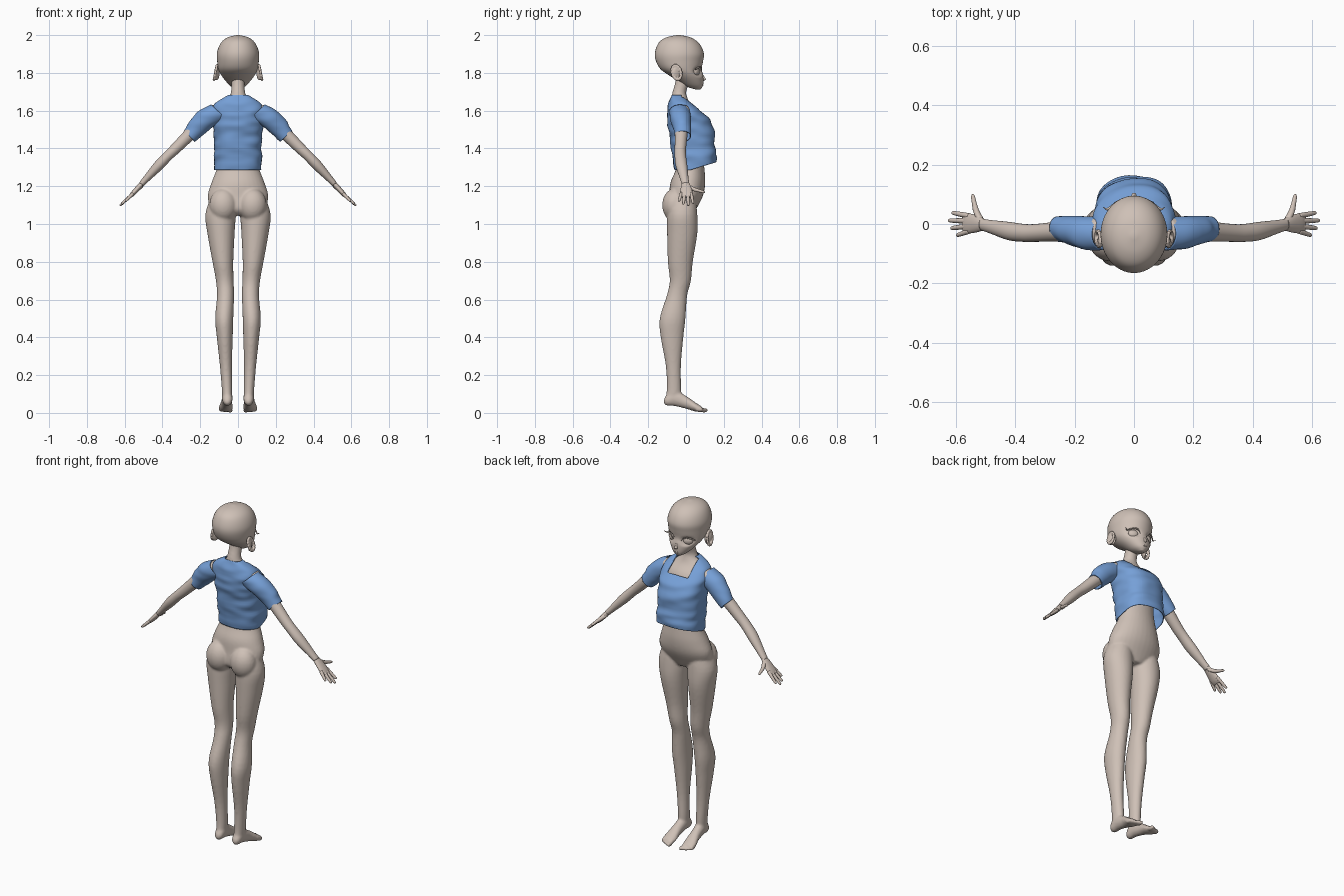
import bpy, bmesh, math
from mathutils import Vector, Matrix, noise

if "Cube" in bpy.data.objects:
    bpy.data.objects.remove(bpy.data.objects["Cube"], do_unlink=True)

X, Y, Z = Vector((1, 0, 0)), Vector((0, 1, 0)), Vector((0, 0, 1))
SLOPE = Vector((0.7, 0, 0.7))


def material(name, color):
    m = bpy.data.materials.new(name)
    m.use_nodes = True
    m.diffuse_color = color
    m.node_tree.nodes["Principled BSDF"].inputs["Base Color"].default_value = color
    return m


SKIN = material("warm grey skin", (0.62, 0.53, 0.47, 1))
BLUE = material("blue cloth", (0.18, 0.35, 0.68, 1))


def smooth_rings(rings, steps):
    """Catmull-Rom interpolation between rings."""
    out = []
    for i in range(len(rings) - 1):
        a, b, c, d = (rings[min(max(i + k, 0), len(rings) - 1)] for k in (-1, 0, 1, 2))
        for s in range(steps):
            t = s / steps
            out.append([q + t / 2 * (r - p + t * (2 * p - 5 * q + 4 * r - e + t * (3 * (q - r) + e - p)))
                        for p, q, r, e in zip(a, b, c, d)])
    return out + [list(rings[-1])]


def loft(bm, rings, u=X, v=Y, n=32, steps=4, caps=True, power=1.0, side=1):
    """Skin elliptical rings (x, y, z, radius_u, radius_v)."""
    loops = []
    for x, y, z, ru, rv in smooth_rings(rings, steps):
        loop = []
        for k in range(n):
            a = math.tau * k / n
            c, s = math.cos(a), math.sin(a)
            p = Vector((x, y, z)) + u * (ru * math.copysign(abs(c) ** power, c))
            p += v * (rv * math.copysign(abs(s) ** power, s))
            p.x *= side
            loop.append(bm.verts.new(p))
        loops.append(loop)
    for a, b in zip(loops, loops[1:]):
        for k in range(n):
            j = (k + 1) % n
            bm.faces.new((a[k], a[j], b[j], b[k]))
    if caps:
        bm.faces.new(loops[0])
        bm.faces.new(loops[-1])


def column(profile, x=0):
    """Turn (z, y, radius_x, radius_y) rows into rings."""
    return [(x, y, z, rx, ry) for z, y, rx, ry in profile]


def ball(bm, center, radii, side=1, tilt=0):
    m = Matrix.Translation((center[0] * side, center[1], center[2]))
    m = m @ Matrix.Rotation(tilt * side, 4, "Z") @ Matrix.Diagonal((*radii, 1))
    bmesh.ops.create_uvsphere(bm, u_segments=24, v_segments=14, radius=1, matrix=m)


def finish(bm, name, mat):
    bmesh.ops.recalc_face_normals(bm, faces=bm.faces)
    me = bpy.data.meshes.new(name)
    bm.to_mesh(me)
    bm.free()
    me.materials.append(mat)
    me.shade_smooth()
    ob = bpy.data.objects.new(name, me)
    bpy.context.collection.objects.link(ob)
    return ob


# Body: torso, neck, legs and feet fused into one skin
bm = bmesh.new()
loft(bm, column([
    (1.045, -.015, .06, .05), (1.08, -.02, .14, .075), (1.15, 0, .16, .09),
    (1.22, .01, .14, .092), (1.29, .022, .114, .076), (1.36, .02, .105, .07),
    (1.45, .01, .11, .08), (1.55, -.005, .12, .08), (1.6, -.015, .115, .072),
    (1.64, -.03, .085, .052), (1.67, -.035, .05, .042), (1.7, -.035, .037, .036),
    (1.75, -.02, .034, .037), (1.8, -.015, .034, .037)]))
leg = [(.085, -.02, 1.14, .06, .07), (.093, -.02, 1.05, .08, .08), (.09, -.02, .95, .072, .08),
       (.08, -.03, .8, .055, .066), (.07, -.03, .7, .047, .056), (.066, -.048, .62, .045, .054),
       (.073, -.071, .5, .048, .068), (.07, -.074, .4, .042, .06), (.064, -.067, .25, .032, .04),
       (.058, -.064, .13, .028, .038), (.057, -.068, .07, .026, .042)]
foot = [(.056, -.118, .06, .008, .01), (.056, -.1, .068, .024, .03), (.057, -.06, .078, .028, .042),
        (.06, 0, .056, .029, .034), (.064, .05, .031, .037, .024), (.065, .085, .019, .036, .014)]
for s in (1, -1):
    loft(bm, leg, side=s)
    loft(bm, foot, u=X, v=Z, side=s)
    ball(bm, (.078, -.058, 1.1), (.074, .068, .088), s)
    for i in range(5):
        size = .013 - .0015 * i
        ball(bm, (.038 + .0145 * i, .096 - .006 * i, .0135), (size * .75, .022, size), s)
body = finish(bm, "body", SKIN)
mod = body.modifiers.new("Fuse", "REMESH")
mod.mode = "VOXEL"
mod.voxel_size = .007
mod.use_smooth_shade = True
mod = body.modifiers.new("Soften", "SMOOTH")
mod.iterations = 4

# Arms and hands
arm = [(.1, -.02, 1.6, .045, .045), (.17, -.025, 1.56, .042, .042), (.25, -.025, 1.48, .034, .034),
       (.33, -.03, 1.4, .03, .029), (.37, -.03, 1.362, .03, .027), (.42, -.024, 1.31, .031, .027),
       (.48, -.01, 1.245, .023, .019), (.512, -.002, 1.21, .02, .015)]
palm = [(.505, -.002, 1.217, .019, .014), (.53, .001, 1.19, .029, .014),
        (.56, .002, 1.157, .034, .012), (.575, .002, 1.142, .03, .007)]
thumb = [(.513, .008, 1.203, .013, .014), (.53, .04, 1.185, .011, .012),
         (.538, .07, 1.176, .008, .009), (.542, .092, 1.17, .007, .007), (.543, .101, 1.168, .002, .002)]
finger_tips = [(.597, -.038), (.617, -.014), (.625, .012), (.613, .038)]
for s, label in ((1, "left"), (-1, "right")):
    bm = bmesh.new()
    loft(bm, arm, u=Y, v=SLOPE, n=24, side=s)
    finish(bm, label + "_arm", SKIN)
    bm = bmesh.new()
    loft(bm, palm, u=Y, v=SLOPE, n=20, side=s)
    loft(bm, thumb, u=SLOPE, v=Vector((-.7, 0, .7)), n=12, side=s)
    for i, (tx, ty) in enumerate(finger_tips):
        a = Vector((.555, -.024 + .017 * i, 1.162))
        b = Vector((tx, ty, 1.722 - tx))
        b.z = min(b.z, 1.12)
        shape = ((0, .0095), (.5, .0085), (.92, .0065), (1, .002))
        loft(bm, [(*a.lerp(b, t), r, r) for t, r in shape], u=Y, v=SLOPE, n=10, side=s)
    finish(bm, label + "_hand", SKIN)

# Head with shallow eye sockets
bm = bmesh.new()
loft(bm, column([
    (1.713, .062, .012, .014), (1.73, .043, .04, .046), (1.76, .022, .068, .07),
    (1.79, -.002, .09, .092), (1.82, -.026, .104, .109), (1.86, -.034, .11, .124),
    (1.9, -.035, .112, .13), (1.94, -.037, .101, .118), (1.97, -.04, .081, .095),
    (1.99, -.04, .05, .058), (2, -.04, .008, .008)]), n=64, steps=5)
for vert in bm.verts:
    if vert.co.y > 0:
        d = ((abs(vert.co.x) - .052) / .036) ** 2 + ((vert.co.z - 1.807) / .03) ** 2
        vert.co.y -= .014 * max(0, 1 - d)
finish(bm, "head", SKIN)

# Nose and lips
bm = bmesh.new()
loft(bm, [(0, .082, 1.795, .005, .006), (0, .09, 1.775, .007, .01),
          (0, .094, 1.765, .009, .011), (0, .087, 1.757, .005, .005)], n=16)
finish(bm, "nose", SKIN)
bm = bmesh.new()
for z in (1.742, 1.736):
    ball(bm, (0, .086, z), (.016, .006, .0035))
finish(bm, "lips", SKIN)

# Eyes, lashes and ears
lash = [(.024, .082, 1.806, .001, .001), (.037, .082, 1.824, .004, .003),
        (.058, .073, 1.831, .005, .004), (.08, .056, 1.823, .005, .004),
        (.092, .05, 1.818, .004, .003), (.104, .056, 1.824, .001, .001)]
for s, label in ((1, "left"), (-1, "right")):
    bm = bmesh.new()
    ball(bm, (.052, .055, 1.807), (.027, .014, .022), s, -.45)
    finish(bm, label + "_eye", SKIN)
    bm = bmesh.new()
    loft(bm, lash, u=Y, v=Z, n=10, side=s)
    finish(bm, label + "_lashes", SKIN)
    bm = bmesh.new()
    ball(bm, (.112, -.05, 1.797), (.01, .025, .036), s, .45)
    rim = [(.114 - .012 * math.sin(a), -.05 + .024 * math.cos(a) - .006 * math.sin(a),
            1.802 + .036 * math.sin(a)) for a in [math.tau * k / 14 for k in range(15)]]
    for x, y, z in rim:
        ball(bm, (x + .01 * (z - 1.76) / .08, y, z), (.008, .008, .01), s)
    ear = finish(bm, label + "_ear", SKIN)
    mod = ear.modifiers.new("Fuse", "REMESH")
    mod.mode = "VOXEL"
    mod.voxel_size = .003
    mod.use_smooth_shade = True
    ear.modifiers.new("Soften", "SMOOTH").iterations = 4


def crumple(bm, amount):
    """Soft cloth folds, stretched sideways."""
    for vert in bm.verts:
        p = vert.co
        fold = noise.noise(Vector((p.x * 10, p.y * 10, p.z * 26)))
        out = Vector((p.x, p.y - .02, 0)).normalized()
        vert.co += out * fold * amount


# Shirt body with square neckline and raised front hem
bm = bmesh.new()
loft(bm, column([
    (1.285, .048, .125, .112), (1.35, .045, .128, .115), (1.42, .036, .127, .116),
    (1.49, .029, .13, .119), (1.55, .013, .135, .112), (1.6, -.01, .138, .09),
    (1.64, -.028, .118, .063), (1.67, -.04, .075, .044), (1.684, -.04, .05, .039)]),
    n=72, steps=6, caps=False, power=.82)
for vert in bm.verts:
    low = max(0, (1.4 - vert.co.z) / .115)
    vert.co.z += low * .3 * max(0, vert.co.y - .02)
crumple(bm, .008)
for point, normal in (((.066, 0, 0), X), ((-.066, 0, 0), X), ((0, 0, 1.598), Z)):
    bmesh.ops.bisect_plane(bm, geom=bm.verts[:] + bm.edges[:] + bm.faces[:],
                           plane_co=point, plane_no=normal)
gone = []
for f in bm.faces:
    c = f.calc_center_median()
    if abs(c.x) < .066 and c.y > -.025 and c.z > 1.598:
        gone.append(f)
bmesh.ops.delete(bm, geom=gone, context="FACES")
shirt_parts = [finish(bm, "shirt", BLUE)]

# Sleeves
sleeve = [(.1, -.033, 1.592, .055, .058), (.165, -.03, 1.56, .056, .058),
          (.22, -.02, 1.508, .047, .052), (.257, -.017, 1.464, .043, .042)]
for s, label in ((1, "left"), (-1, "right")):
    bm = bmesh.new()
    loft(bm, sleeve, u=Y, v=SLOPE, n=40, steps=8, caps=False, side=s)
    crumple(bm, .006)
    shirt_parts.append(finish(bm, label + "_sleeve", BLUE))
for ob in shirt_parts:
    ob.modifiers.new("Cloth", "SOLIDIFY").thickness = .004
